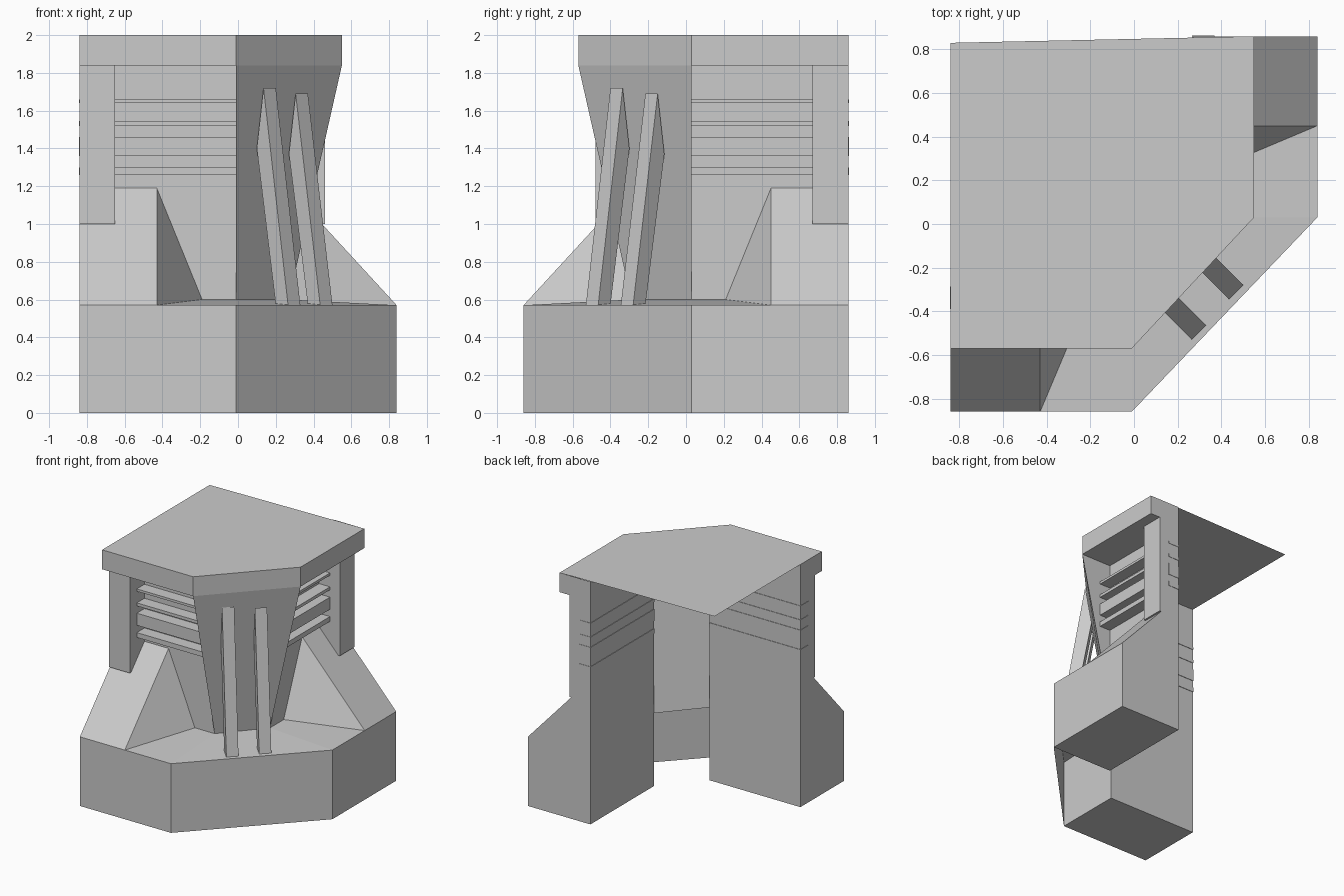
import bpy

if "Cube" in bpy.data.objects:
    bpy.data.objects.remove(bpy.data.objects["Cube"])

def plain(p):
    return tuple(p)

def other_wing(p):
    # reflect across the diagonal of the corner
    return (-p[1] - .02, .02 - p[0], p[2])

def build(name, faces, place=plain):
    """Mesh from point loops, shared points welded, mirrored loops reversed."""
    verts, index, polys = [], {}, []
    for face in faces:
        loop = []
        for p in face:
            q = tuple(round(c, 4) for c in place(p))
            if q not in index:
                index[q] = len(verts)
                verts.append(q)
            loop.append(index[q])
        polys.append(loop[::-1] if place is other_wing else loop)
    me = bpy.data.meshes.new(name)
    me.from_pydata(verts, [], polys)
    me.update()
    ob = bpy.data.objects.new(name, me)
    bpy.context.collection.objects.link(ob)
    return ob

def prism(a, b):
    """Faces of a solid between two matching loops."""
    n = len(a)
    sides = [[a[i], b[i], b[(i + 1) % n], a[(i + 1) % n]] for i in range(n)]
    return [a, b[::-1]] + sides

def box(x0, x1, y0, y1, z0, z1):
    loop = lambda x: [(x, y0, z0), (x, y0, z1), (x, y1, z1), (x, y1, z0)]
    return prism(loop(x0), loop(x1))

L, R = -.84, -.01                    # wing ends
OUT, MID, BACK = -.86, -.57, -.29    # base front, roof front, rear sheet
ZB, ZF, ZR, ZT = .57, .60, 1.84, 2.0  # base, floor, roof underside, top
WX, FX, WZ = -.43, -.19, 1.19        # buttress edge, foot and height

for side, place in (("front", plain), ("right", other_wing)):
    # base, end wall and sloping floor
    build(side + "_base", [
        [(L, OUT, 0), (R, OUT, 0), (R, OUT, ZB), (WX, OUT, ZB), (L, OUT, ZB)],
        [(L, BACK, 0), (R, BACK, 0), (R, OUT, 0), (L, OUT, 0)],
        [(R, OUT, 0), (R, BACK, 0), (R, BACK, ZF), (R, OUT, ZB)],
        [(L, BACK, 0), (L, OUT, 0), (L, OUT, ZB), (L, BACK, WZ)],
        [(WX, OUT, ZB), (R, OUT, ZB), (R, BACK, ZF), (FX, BACK, ZF)],
    ], place)
    # sloping buttress with its slanted cheek
    build(side + "_buttress", [
        [(L, OUT, ZB), (WX, OUT, ZB), (WX, BACK, WZ), (L, BACK, WZ)],
        [(WX, OUT, ZB), (FX, BACK, ZF), (WX, BACK, WZ)],
    ], place)
    # rear wall sheet
    build(side + "_wall", [
        [(R, BACK, 0), (L, BACK, 0), (L, BACK, ZT), (R, BACK, ZT)],
    ], place)
    # roof band and the cheek beside the corner panel
    build(side + "_roof_band", [
        [(L, MID, ZR), (R, MID, ZR), (R, MID, ZT), (L, MID, ZT)],
        [(L, BACK, ZR), (R, BACK, ZR), (R, MID, ZR), (L, MID, ZR)],
        [(L, BACK, ZR), (L, MID, ZR), (L, MID, ZT), (L, BACK, ZT)],
        [(R, BACK, ZR), (R, MID, ZR), (R, BACK, ZF)],
    ], place)
    # end pillar, cut to the buttress slope
    y0 = -.48
    prof = [(y0, 1.0), (y0, ZR), (BACK, ZR), (BACK, 1.0)]
    build(side + "_pillar", prism([(L, y, z) for y, z in prof],
                                  [(-.65, y, z) for y, z in prof]), place)
    # horizontal slats
    for i, (z0, z1) in enumerate(((1.26, 1.30), (1.36, 1.46), (1.52, 1.545), (1.64, 1.66))):
        build(f"{side}_slat_{i + 1}", box(L - .003, R, -.39, BACK + .004, z0, z1), place)

# chamfered corner: base, floor, tapering panel and roof band
def edge(y, z):
    p = (R, y, z)
    return p, other_wing(p)

rows = [edge(OUT, 0), edge(OUT, ZB), edge(BACK, ZF), edge(MID, ZR), edge(MID, ZT)]
build("corner_shell", [[a[0], a[1], b[1], b[0]] for a, b in zip(rows, rows[1:])])

# roof sheet
build("roof", [[(L, MID, ZT), (R, MID, ZT), (.55, .03, ZT), (.55, .86, ZT), (L, .83, ZT)]])

# leaning corner fins: profile is (distance out from the panel, height)
fin = [(0, 1.72), (.184, ZB), (.092, ZB), (-.05, 1.4)]
k, w = .7071, .065
for i, (x, y, dz) in enumerate(((.135, -.40, 0), (.305, -.215, -.03))):
    near = [(x + d * k, y - d * k, z + (dz if z > 1 else 0)) for d, z in fin]
    far = [(px + w, py + w, pz) for px, py, pz in near]
    build(f"corner_fin_{i + 1}", prism(near, far))
